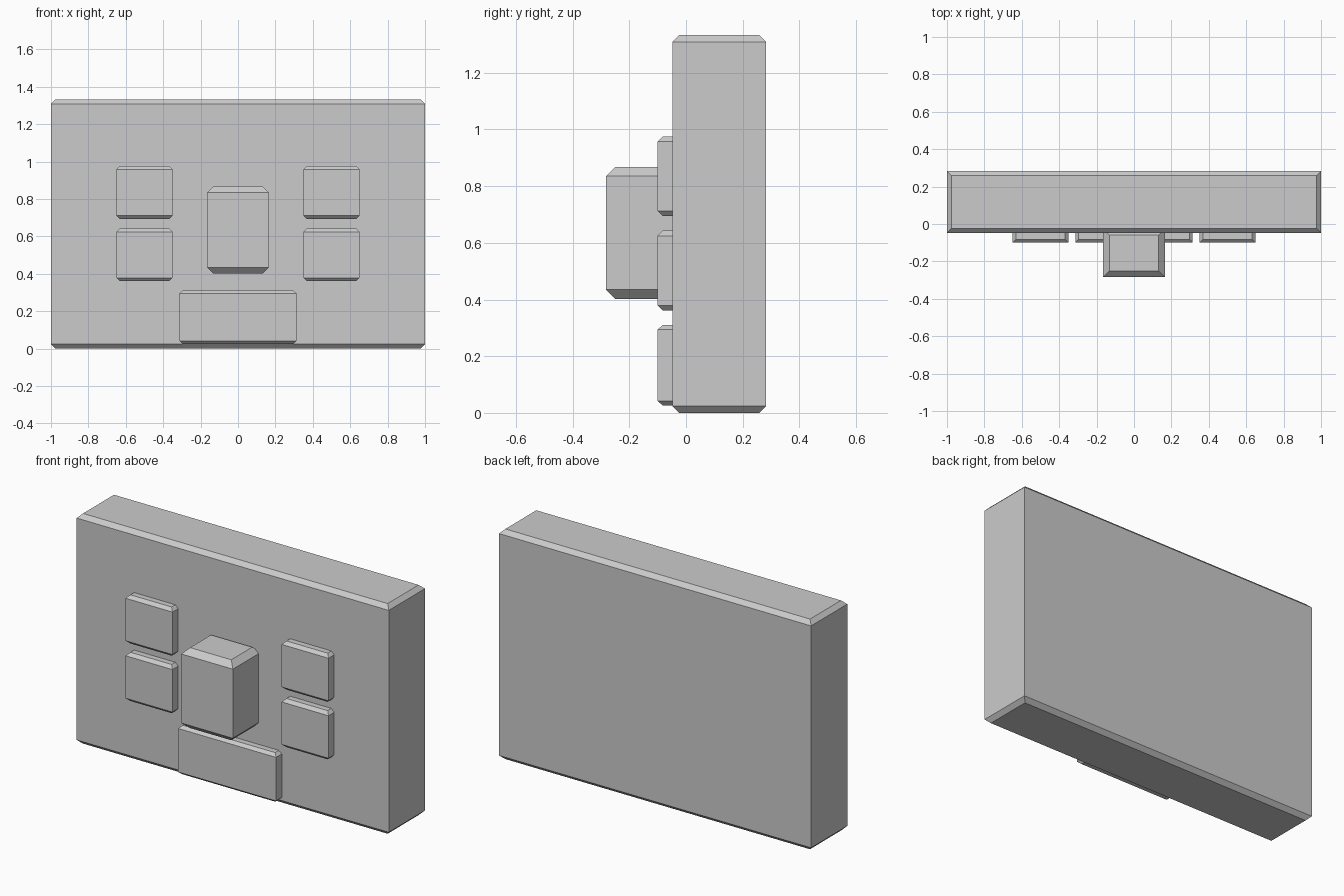
import bpy
import bmesh

if "Cube" in bpy.data.objects:
    bpy.data.objects.remove(bpy.data.objects["Cube"])


def chamfered_block(name, x, y, z, inset, rise):
    """Box with sloped top and bottom rims and sharp vertical edges."""
    bm = bmesh.new()
    rings = []
    for d, h in ((inset, z[0]), (0, z[0] + rise), (0, z[1] - rise), (inset, z[1])):
        corners = ((x[0] + d, y[0] + d), (x[1] - d, y[0] + d),
                   (x[1] - d, y[1] - d), (x[0] + d, y[1] - d))
        rings.append([bm.verts.new((px, py, h)) for px, py in corners])
    for low, high in zip(rings, rings[1:]):
        for i in range(4):
            j = (i + 1) % 4
            bm.faces.new((low[i], low[j], high[j], high[i]))
    bm.faces.new(rings[0][::-1])
    bm.faces.new(rings[-1])
    mesh = bpy.data.meshes.new(name)
    bm.to_mesh(mesh)
    bm.free()
    obj = bpy.data.objects.new(name, mesh)
    bpy.context.collection.objects.link(obj)
    return obj


# Main slab
chamfered_block("main_panel", (-1, 1), (-0.048, 0.283), (0, 1.333), 0.024, 0.024)

# Central projecting block
chamfered_block("center_block", (-0.165, 0.165), (-0.283, -0.025), (0.402, 0.868), 0.033, 0.033)

# Low wide plate under the block
chamfered_block("lower_plate", (-0.314, 0.314), (-0.1, 0.0), (0.026, 0.31), 0.018, 0.016)

# Two square pads on each side
for side, x in (("left", (-0.65, -0.35)), ("right", (0.35, 0.65))):
    for level, z in (("lower", (0.361, 0.643)), ("upper", (0.694, 0.976))):
        chamfered_block(f"{side}_{level}_pad", x, (-0.1, 0.0), z, 0.018, 0.018)
